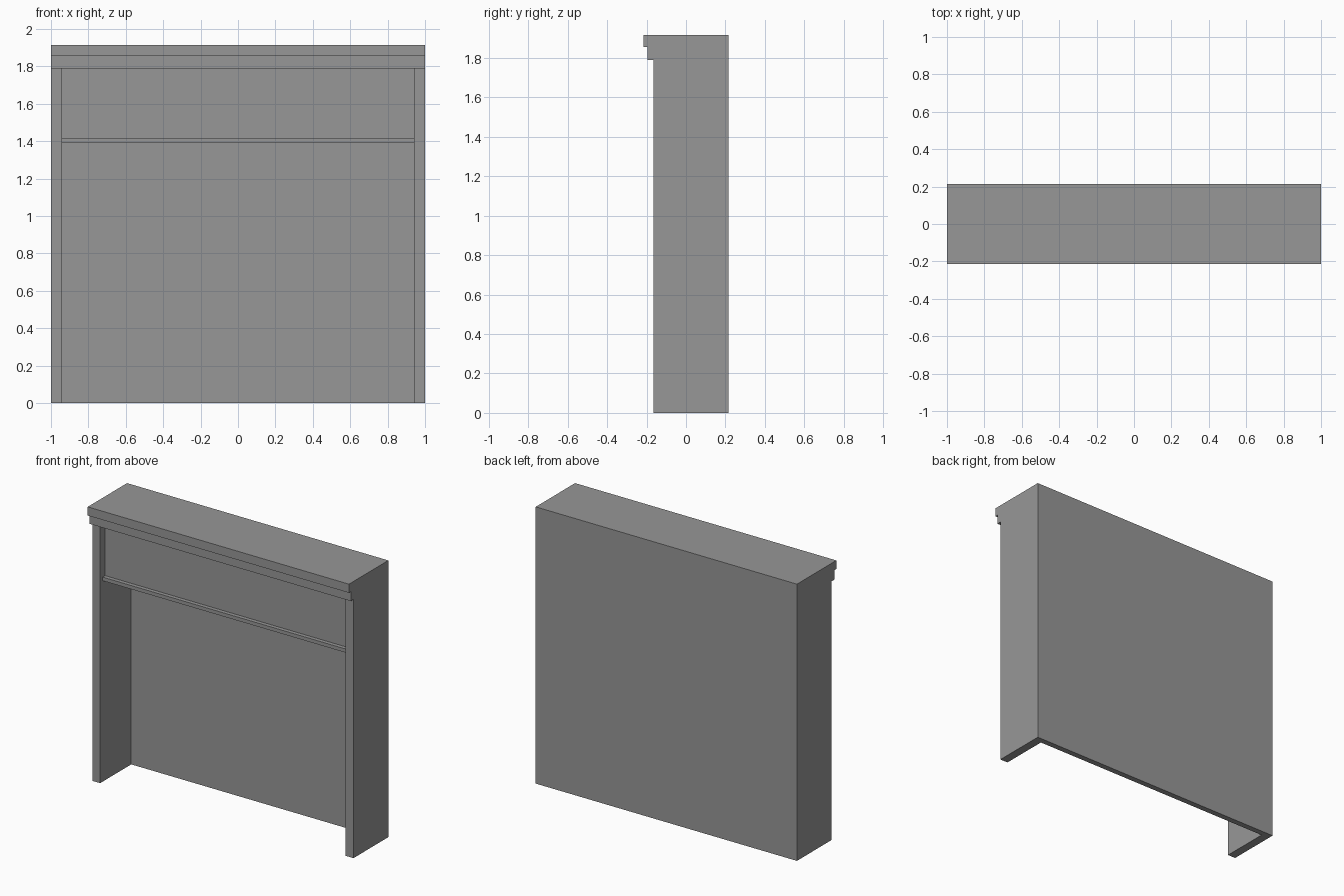
import bpy
import bmesh
from mathutils import Vector

default_cube = bpy.data.objects.get("Cube")
if default_cube:
    bpy.data.objects.remove(default_cube, do_unlink=True)

# Single flat colour
GREY = (0.31, 0.31, 0.31, 1.0)
grey = bpy.data.materials.new("plain_grey")
grey.use_nodes = True
grey.diffuse_color = GREY
grey.node_tree.nodes["Principled BSDF"].inputs["Base Color"].default_value = GREY


def box(name, x, y, z):
    """Box from (min, max) ranges on each axis."""
    low, high = (Vector(corner) for corner in zip(x, y, z))
    bm = bmesh.new()
    bmesh.ops.create_cube(bm, size=1)
    for v in bm.verts:
        v.co = (low + high) / 2 + v.co * (high - low)
    mesh = bpy.data.meshes.new(name)
    bm.to_mesh(mesh)
    bm.free()
    mesh.materials.append(grey)
    obj = bpy.data.objects.new(name, mesh)
    bpy.context.collection.objects.link(obj)
    return obj


HALF = 1.0
INNER = 0.94
FRONT, BACK = -0.165, 0.215
BACK_INNER = 0.175
TOP, SLAB, TRIM = 1.915, 1.855, 1.79
PANEL_Y = -0.11

# Side boards
for side, x in (("right", (-HALF, -INNER)), ("left", (INNER, HALF))):
    box(side + "_side_board", x, (FRONT, BACK), (0, SLAB))

# Back board between the sides
box("back_board", (-INNER, INNER), (BACK_INNER, BACK), (0, SLAB))

# Top slab and the stepped trim below its front edge
box("top_slab", (-HALF, HALF), (-0.215, BACK), (SLAB, TOP))
box("cornice_trim", (-HALF, HALF), (-0.195, FRONT), (TRIM, SLAB))
box("cornice_backing", (-INNER, INNER), (FRONT, PANEL_Y), (TRIM, SLAB))

# Recessed upper panel with a small lip along its bottom
box("upper_panel", (-INNER, INNER), (PANEL_Y, PANEL_Y + 0.03), (1.415, SLAB))
box("panel_lip", (-INNER, INNER), (-0.137, PANEL_Y + 0.03), (1.39, 1.415))
